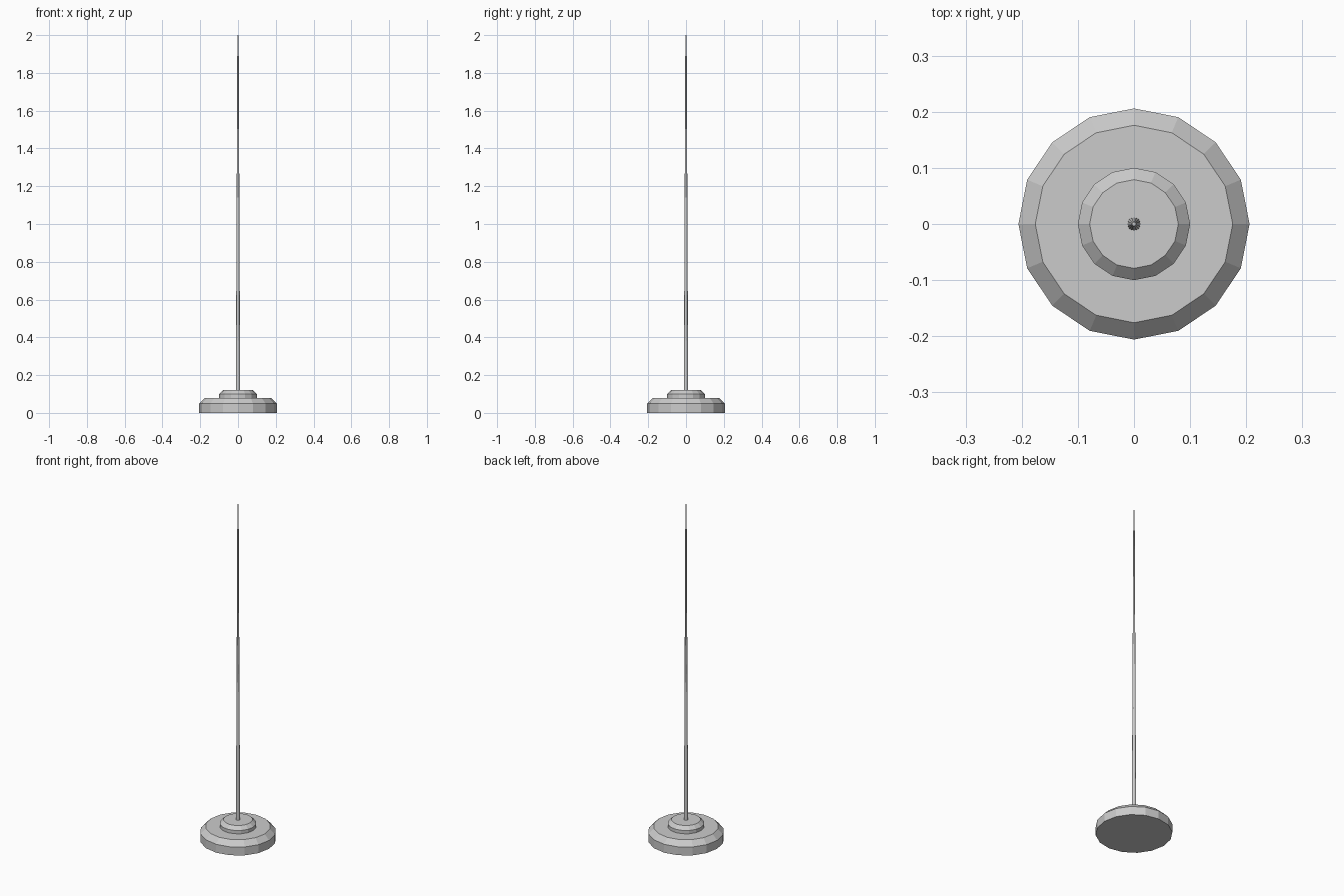
import bpy, bmesh
from math import cos, sin, tau

if "Cube" in bpy.data.objects:
    bpy.data.objects.remove(bpy.data.objects["Cube"])


def turned(name, profile, sides):
    """Closed flat-shaded solid turned around z from (radius, height) points."""
    bm = bmesh.new()
    rings = [[bm.verts.new((r * cos(tau * i / sides), r * sin(tau * i / sides), z))
              for i in range(sides)] for r, z in profile]
    for low, high in zip(rings, rings[1:]):
        for i in range(sides):
            j = (i + 1) % sides
            bm.faces.new((low[i], low[j], high[j], high[i]))
    bm.faces.new(rings[0][::-1])
    bm.faces.new(rings[-1])
    mesh = bpy.data.meshes.new(name)
    bm.to_mesh(mesh)
    bm.free()
    obj = bpy.data.objects.new(name, mesh)
    bpy.context.collection.objects.link(obj)
    return obj


# Wide bevelled foot
turned("base_disc", [(0.206, 0), (0.206, 0.05), (0.176, 0.08)], 16)

# Smaller bevelled collar on top of the foot
turned("collar_disc", [(0.1, 0.08), (0.1, 0.1), (0.079, 0.12)], 16)

# Slender tapering mast
turned("mast", [(0.0115, 0.12), (0.0035, 2.0)], 16)
